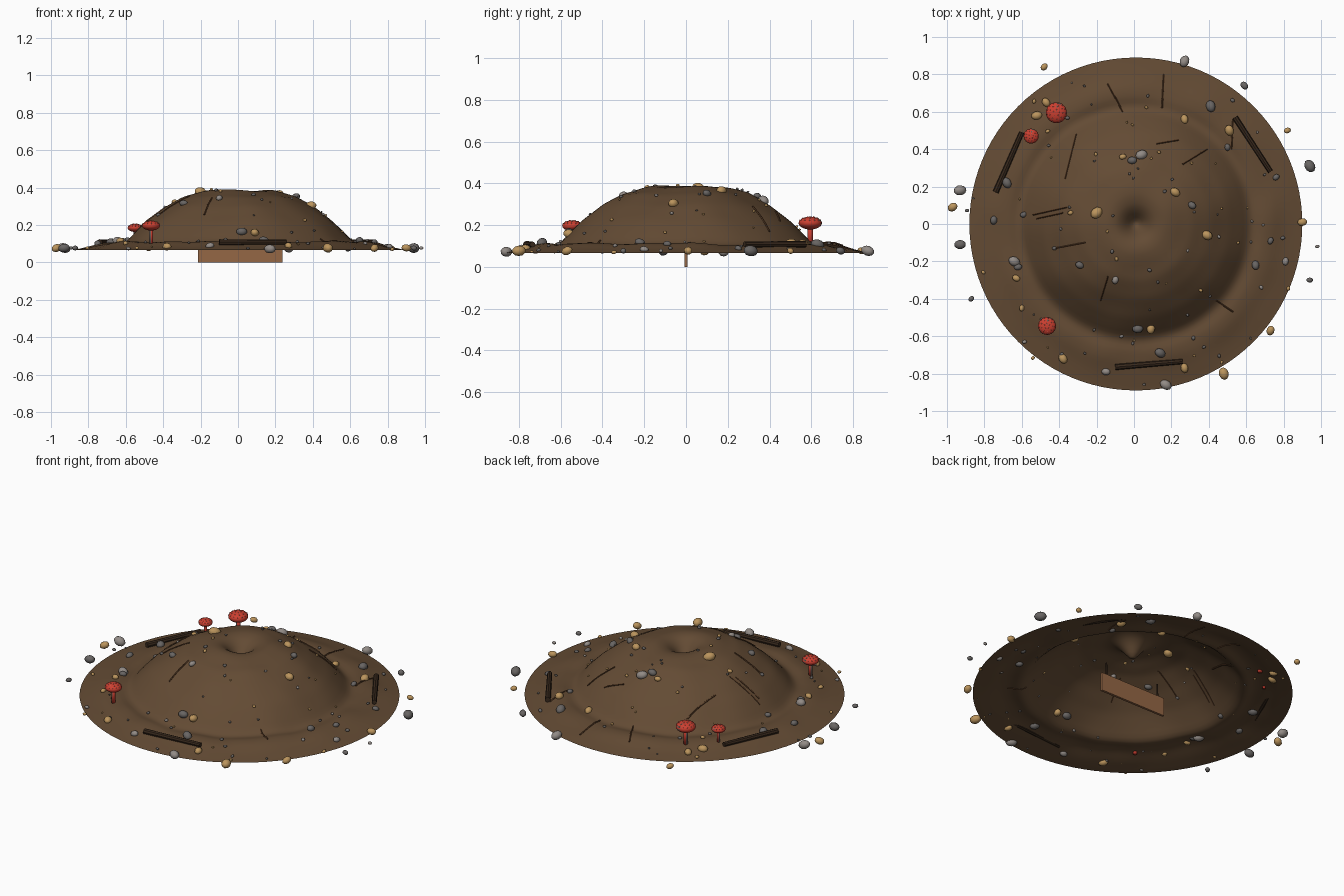
import bpy, bmesh, math, random
from mathutils import Vector, Matrix, Euler, noise

random.seed(7)
if "Cube" in bpy.data.objects:
    bpy.data.objects.remove(bpy.data.objects["Cube"])


def material(name, r, g, b):
    m = bpy.data.materials.new(name)
    m.use_nodes = True
    m.diffuse_color = (r, g, b, 1)
    shader = m.node_tree.nodes["Principled BSDF"]
    shader.inputs["Base Color"].default_value = (r, g, b, 1)
    shader.inputs["Roughness"].default_value = 0.9
    return m


soil = material("soil brown", .125, .07, .034)
wood = material("plank wood", .3, .135, .06)
bark = material("dark bark", .04, .022, .012)
root = material("root brown", .085, .038, .016)
tan = material("tan stone", .5, .3, .11)
grey = material("grey stone", .14, .13, .125)
pale = material("pale stone", .29, .26, .24)
red = material("mushroom red", .6, .05, .03)
spot = material("mushroom spot", .7, .22, .16)
stem = material("mushroom stem", .13, .1, .085)


def finish(name, bm, mats, smooth=True):
    mesh = bpy.data.meshes.new(name)
    bm.to_mesh(mesh)
    bm.free()
    for m in mats:
        mesh.materials.append(m)
    for p in mesh.polygons:
        p.use_smooth = smooth
    ob = bpy.data.objects.new(name, mesh)
    bpy.context.collection.objects.link(ob)
    return ob


# Mound height: a cratered dome, a shallow moat and a sloping skirt
CENTRE = Vector((.01, 0))
RIM = .89
PROFILE = [(0, .28), (.03, .305), (.06, .345), (.1, .375), (.15, .386), (.2, .38),
           (.3, .35), (.4, .295), (.5, .22), (.57, .15), (.6, .115), (.63, .102),
           (.68, .112), (.73, .106), (.8, .085), (RIM, .065)]


def lookup(r):
    r = min(abs(r), RIM)
    for (r0, z0), (r1, z1) in zip(PROFILE, PROFILE[1:]):
        if r <= r1:
            return z0 + (z1 - z0) * (r - r0) / (r1 - r0)
    return PROFILE[-1][1]


def height(x, y):
    r = (Vector((x, y)) - CENTRE).length
    base = sum(lookup(r + d) for d in (-.012, 0, .012)) / 3
    fade = max(0, min(1, (RIM - r) * 6))
    return base + .012 * fade * noise.noise(Vector((x * 5, y * 5, 2)))


def ground(x, y, lift=0):
    return Vector((x, y, height(x, y) + lift))


# Soil mound, an open shell of rings
bm = bmesh.new()
SEGS, RINGS = 96, 48
top = bm.verts.new(ground(CENTRE.x, CENTRE.y))
previous = None
for i in range(1, RINGS + 1):
    r = RIM * i / RINGS
    ring = []
    for j in range(SEGS):
        a = math.tau * j / SEGS
        ring.append(bm.verts.new(ground(CENTRE.x + r * math.cos(a), r * math.sin(a))))
    for j in range(SEGS):
        k = (j + 1) % SEGS
        if previous:
            bm.faces.new((previous[j], ring[j], ring[k], previous[k]))
        else:
            bm.faces.new((top, ring[j], ring[k]))
    previous = ring
finish("soil_mound", bm, [soil])


# Stones: position in hundredths, radius in thousandths
def stone(bm, x, y, r):
    turn = Euler([random.uniform(-.4, .4), random.uniform(-.4, .4), random.uniform(0, 6)])
    shape = Matrix.Diagonal((r * 1.1, r * .85, r * .8, 1))
    off_edge = (Vector((x, y)) - CENTRE).length > RIM
    place = Matrix.Translation(ground(x, y, .012 if off_edge else .004))
    bmesh.ops.create_icosphere(bm, subdivisions=2, radius=1,
                               matrix=place @ turn.to_matrix().to_4x4() @ shape)


TAN = [(-48, 84, 20), (-47, 65, 24), (-52, 58, 27), (-97, 9, 26), (-20, 6, 33),
       (22, 17, 26), (39, -6, 28), (27, 56, 24), (51, 50, 28), (82, 50, 18),
       (90, 1, 24), (73, -57, 25), (48, -80, 31), (27, -77, 24), (9, -56, 26),
       (-38, -72, 26), (-63, -29, 20), (-60, -45, 16), (-6, 36, 18), (-34, 6, 14)]
GREY = [(59, 74, 22), (41, 63, 30), (94, 31, 33), (-1, 34, 24), (-93, -11, 29),
        (-68, 22, 28), (-75, 2, 22), (-59, 5, 18), (-87, -40, 16), (-29, -22, 22),
        (31, 10, 22), (2, -56, 27), (14, -69, 28), (65, -22, 24), (73, -9, 18),
        (94, -30, 16), (76, 25, 18), (50, 41, 18), (-62, -23, 20)]
PALE = [(27, 87, 30), (-93, 18, 32), (-64, -20, 30), (-10, -30, 20), (4, 37, 30),
        (17, -86, 30), (-15, -79, 22), (81, -20, 20), (98, -12, 11)]
for name, mat, stones, extra in (("tan_stones", tan, TAN, 26),
                                 ("grey_stones", grey, GREY, 40),
                                 ("pale_stones", pale, PALE, 10)):
    bm = bmesh.new()
    for x, y, r in stones:
        stone(bm, x / 100, y / 100, r / 1000)
    for _ in range(extra):
        a, d = random.uniform(0, math.tau), .9 * math.sqrt(random.random())
        stone(bm, d * math.cos(a), d * math.sin(a), random.uniform(.005, .012))
    finish(name, bm, [mat])


# Sticks lying on the mound
def rod(bm, a, b, r, sides=6):
    d = b - a
    place = Matrix.Translation((a + b) / 2) @ d.to_track_quat("Z", "Y").to_matrix().to_4x4()
    bmesh.ops.create_cone(bm, segments=sides, radius1=r, radius2=r * .85, cap_ends=True,
                          depth=d.length, matrix=place)


for name, a, b in (("left_branch", (.54, .57), (.73, .28)),
                   ("right_branch", (-.74, .17), (-.6, .49)),
                   ("front_branch", (-.1, -.765), (.26, -.735))):
    bm = bmesh.new()
    rod(bm, Vector((*a, .108)), Vector((*b, .108)), .016, 8)
    finish(name, bm, [bark], False)

ROOTS = [(-37, 24, -31, 48), (-14, 75, -6, 60), (12, 43, 24, 45), (26, 32, 39, 40),
         (52, 40, 53, 56), (-54, 5, -36, 9), (-52, 3, -38, 6), (-42, -13, -26, -10),
         (-18, -41, -14, -28), (44, -41, 53, -47), (15, 62, 16, 80)]
bm = bmesh.new()
for x0, y0, x1, y1 in ROOTS:
    a, b = Vector((x0, y0)) / 100, Vector((x1, y1)) / 100
    points = [ground(*a.lerp(b, t / 4), .001) for t in range(5)]
    for p, q in zip(points, points[1:]):
        rod(bm, p, q, .005, 5)
finish("thin_roots", bm, [root], False)


# Mushrooms: stem, flattened cap and raised dots
def mushroom(name, x, y, r, z):
    bm = bmesh.new()
    rod(bm, ground(x, y, -.01), Vector((x, y, z)), r * .25, 10)
    stem_faces = len(bm.faces)
    flat = Matrix.Translation((x, y, z)) @ Matrix.Diagonal((r, r, r * .55, 1))
    bmesh.ops.create_uvsphere(bm, u_segments=24, v_segments=12, radius=1, matrix=flat)
    cap_faces = len(bm.faces)
    for ring, count in ((.3, 5), (.65, 9), (.9, 13)):
        for i in range(count):
            a = math.tau * i / count + ring
            p = Vector((ring * math.cos(a), ring * math.sin(a), math.sqrt(1 - ring ** 2)))
            bmesh.ops.create_icosphere(bm, subdivisions=1, radius=r * .06,
                                       matrix=Matrix.Translation(flat @ p))
    for i, f in enumerate(bm.faces):
        f.material_index = (i >= stem_faces) + (i >= cap_faces)
    finish(name, bm, [stem, red, spot])


mushroom("large_mushroom", -.415, .595, .056, .21)
mushroom("small_mushroom", -.55, .47, .04, .185)
mushroom("front_mushroom", -.465, -.545, .048, .197)

# Plank below the mound with two thin pegs
bm = bmesh.new()
bmesh.ops.create_cube(bm, size=1, matrix=Matrix.Translation((.012, 0, .056))
                      @ Matrix.Diagonal((.45, .014, .112, 1)))
finish("buried_plank", bm, [wood], False)
bm = bmesh.new()
for x in (-.17, .2):
    rod(bm, Vector((x, 0, .1)), Vector((x, 0, .19)), .005, 8)
finish("plank_pegs", bm, [bark])
